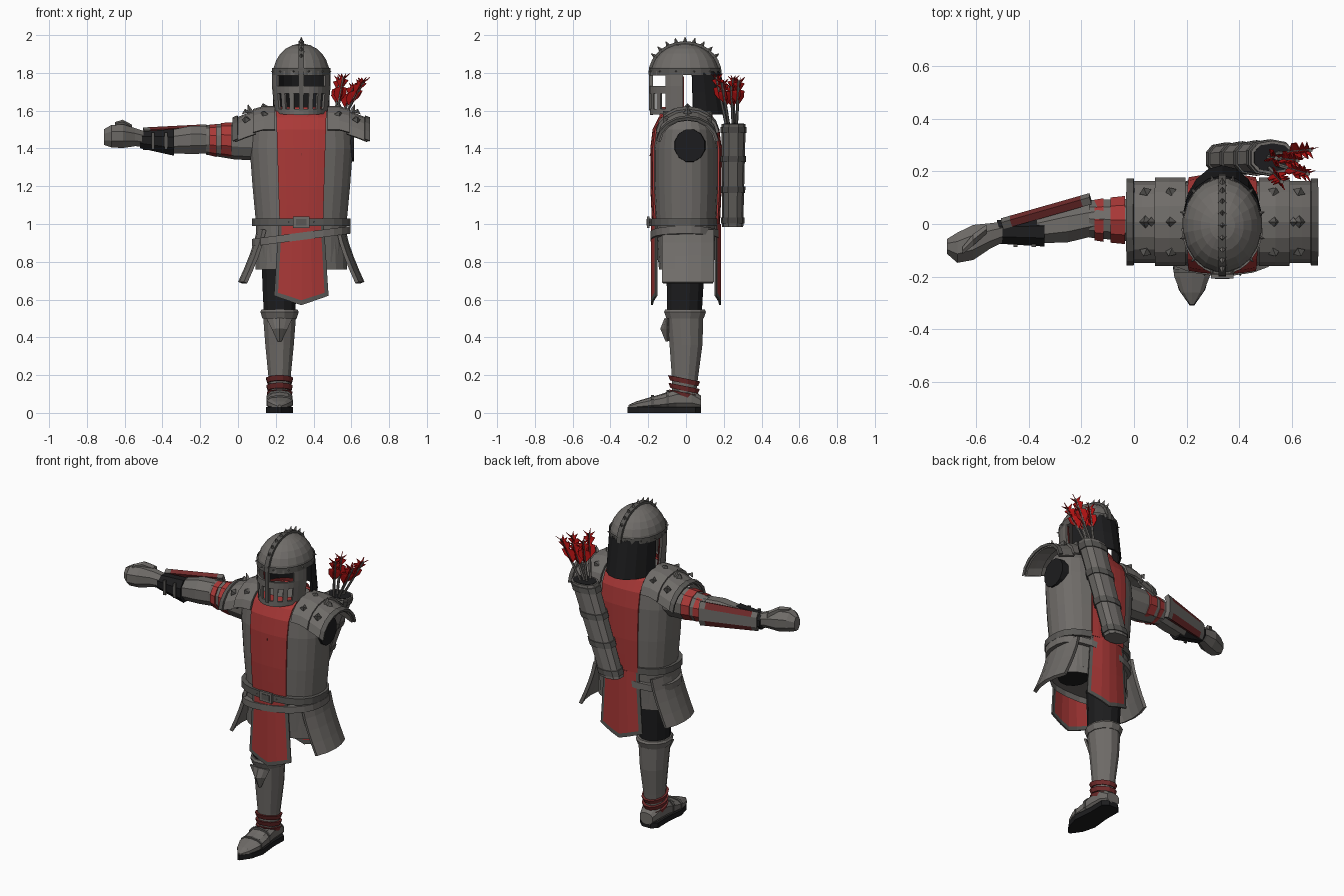
import bpy, bmesh
from math import sin, cos, pi, radians
from mathutils import Vector

if "Cube" in bpy.data.objects:
    bpy.data.objects.remove(bpy.data.objects["Cube"])


def material(name, rgb):
    m = bpy.data.materials.new(name)
    m.use_nodes = True
    m.diffuse_color = (*rgb, 1)
    m.node_tree.nodes["Principled BSDF"].inputs["Base Color"].default_value = (*rgb, 1)
    return m


STEEL = material("steel grey", (0.16, 0.15, 0.14))
TRIM = material("dark steel", (0.10, 0.096, 0.09))
RED = material("tabard red", (0.40, 0.04, 0.038))
MAROON = material("maroon leather", (0.17, 0.025, 0.025))
FEATHER = material("feather red", (0.45, 0.006, 0.006))
BLACK = material("black cloth", (0.012, 0.012, 0.013))
CX = 0.335   # centre line of the body
LEG = 0.22   # centre line of the leg


def finish(name, bm, *mats):
    mesh = bpy.data.meshes.new(name)
    bmesh.ops.recalc_face_normals(bm, faces=bm.faces)
    bm.to_mesh(mesh)
    bm.free()
    for m in mats:
        mesh.materials.append(m)
    ob = bpy.data.objects.new(name, mesh)
    bpy.context.scene.collection.objects.link(ob)
    return ob


def tube(name, mat, rings, axis="z", n=12, p=2, caps=True):
    """Loft of (super)elliptical rings, each (centre, radius, radius)."""
    i, j = {"z": (0, 1), "x": (1, 2), "y": (0, 2)}[axis]
    bm = bmesh.new()
    loops = []
    for c, ra, rb in rings:
        loop = []
        for k in range(n):
            a = 2 * pi * (k + 0.5) / n
            q = list(c)
            q[i] += ra * abs(cos(a)) ** (2 / p) * (1 if cos(a) > 0 else -1)
            q[j] += rb * abs(sin(a)) ** (2 / p) * (1 if sin(a) > 0 else -1)
            loop.append(bm.verts.new(q))
        loops.append(loop)
    for lo, hi in zip(loops, loops[1:]):
        for k in range(n):
            bm.faces.new((lo[k], lo[k - 1], hi[k - 1], hi[k]))
    if caps:
        bm.faces.new(loops[0])
        bm.faces.new(loops[-1])
    return finish(name, bm, mat)


def sheet(name, mats, us, vs, point, thick=0.01, skip=None, rule=None):
    """Grid of point(u, v), thickened; skip cuts cells, rule colours them."""
    bm = bmesh.new()
    grid = [[bm.verts.new(point(u, v)) for u in us] for v in vs]
    for b in range(len(vs) - 1):
        for a in range(len(us) - 1):
            u, v = (us[a] + us[a + 1]) / 2, (vs[b] + vs[b + 1]) / 2
            if skip and skip(u, v):
                continue
            f = bm.faces.new((grid[b][a], grid[b][a + 1], grid[b + 1][a + 1], grid[b + 1][a]))
            f.material_index = rule(u, v) if rule else 0
    ob = finish(name, bm, *mats)
    mod = ob.modifiers.new("thickness", "SOLIDIFY")
    mod.thickness, mod.offset = thick, 0
    return ob


def spikes(name, mat, spots, r, h):
    """Four-sided pyramids at (position, direction)."""
    bm = bmesh.new()
    for pos, d in spots:
        rot = Vector(d).to_track_quat("Z", "Y").to_matrix().to_4x4()
        rot.translation = pos
        bmesh.ops.create_cone(bm, cap_ends=True, segments=4, radius1=r, radius2=r * 0.1, depth=h, matrix=rot)
    return finish(name, bm, mat)


def box(name, mat, c, size):
    bm = bmesh.new()
    bmesh.ops.create_cube(bm, size=1)
    for v in bm.verts:
        v.co = [v.co[k] * size[k] + c[k] for k in range(3)]
    return finish(name, bm, mat)


def steps(a, b, n):
    return [a + (b - a) * k / n for k in range(n + 1)]


# Torso: height, half width, half depth
P = 2.4
BODY = [(0.8, 0.235, 0.15), (0.95, 0.24, 0.16), (1.04, 0.245, 0.165), (1.2, 0.26, 0.172),
        (1.4, 0.275, 0.172), (1.5, 0.27, 0.16), (1.56, 0.235, 0.13), (1.6, 0.15, 0.1)]
tube("torso", STEEL, [((CX, 0, z), w, d) for z, w, d in BODY], n=24, p=P)


def body_depth(dx, z):
    for (z0, w0, d0), (z1, w1, d1) in zip(BODY, BODY[1:]):
        if z <= z1:
            t = (z - z0) / (z1 - z0)
            w, d = w0 + (w1 - w0) * t, d0 + (d1 - d0) * t
            return d * max(0, 1 - abs(dx / w) ** P) ** (1 / P)


# Surcoat: chest panels and hanging tabards, front and back
for side, s in (("front", -1), ("back", 1)):
    def chest(u, z):
        dx = u * (0.115 + 0.03 * (z - 1.02))
        return (CX + dx, s * (body_depth(dx, z) + 0.012), z)

    def hang(u, v):
        low = 0.57 + 0.05 * abs(u)
        return (CX + u * (0.118 + 0.025 * v), s * (0.18 - 0.025 * u * u), 1.0 + (low - 1.0) * v)

    sheet(side + "_chest_panel", [RED], steps(-1, 1, 6), [1.0, 1.1, 1.2, 1.3, 1.4, 1.5, 1.56, 1.595], chest)
    sheet(side + "_tabard", [RED, TRIM], [-1, -0.86, -0.4, 0, 0.4, 0.86, 1], [0, 0.5, 0.94, 1], hang,
          rule=lambda u, v: int(abs(u) > 0.86 or v > 0.94))
sheet("collar_slit", [MAROON], [-1, 1], [0, 1],
      lambda u, v: (CX + 0.016 * u * v, -body_depth(0, 1.36 + 0.23 * v) - 0.019, 1.36 + 0.23 * v), 0.004)
tube("collar", RED, [((CX, 0, 1.54), 0.19, 0.15), ((CX, 0, 1.59), 0.16, 0.14), ((CX, 0, 1.62), 0.14, 0.13)],
     n=16, caps=False)

# Skirt, flared side flaps and the empty left leg opening
tube("skirt", STEEL, [((CX, 0, 0.76), 0.245, 0.145), ((CX, 0, 0.98), 0.235, 0.16)], n=20, p=P, caps=False)
tube("left_leg_opening", BLACK, [((0.45, 0, 0.792), 0.085, 0.09), ((0.45, 0, 0.8), 0.085, 0.09)])
for side, s in (("left", 1), ("right", -1)):
    sheet(side + "_skirt_flap", [STEEL], steps(-1, 1, 4), steps(0, 1, 4),
          lambda u, v: (CX + s * (0.225 + 0.10 * v ** 1.3 - 0.03 * u * u), 0.01 + 0.135 * u, 0.97 - 0.28 * v), 0.02)

# Belts, buckle and rivets
tube("belt", TRIM, [((CX, -0.01, z), 0.262, 0.186) for z in (0.99, 1.03)], n=24, p=P)
sash = tube("slanted_belt", STEEL, [((CX, -0.005, z), 0.262, 0.184) for z in (0.915, 0.955)], n=24, p=P)
for v in sash.data.vertices:
    v.co.z += 0.13 * (v.co.x - CX)
box("buckle", STEEL, (CX, -0.199, 1.01), (0.085, 0.014, 0.06))
box("buckle_plate", TRIM, (CX, -0.206, 1.01), (0.055, 0.006, 0.034))
ring = [radians(15 + 30 * k) for k in range(12)]
spikes("belt_rivets", STEEL, [((CX + 0.25 * cos(a), -0.01 + 0.178 * sin(a), 1.01), (cos(a), sin(a), 0))
                              for a in ring], 0.014, 0.03)

# Helmet dome, brow band, crest and neck curtain
HZ = 1.79
tube("helmet_dome", STEEL, [((CX, -0.005, HZ + 0.165 * sin(t)), 0.152 * cos(t), 0.182 * cos(t))
                            for t in steps(0, 1.5, 6)], n=20)
tube("helmet_band", TRIM, [((CX, -0.005, z), 0.157, 0.187) for z in (HZ, HZ + 0.035)], n=20, caps=False)
spikes("band_rivets", STEEL, [((CX + 0.156 * cos(a), -0.005 + 0.186 * sin(a), HZ + 0.018), (cos(a), sin(a), 0))
                              for a in ring], 0.01, 0.02)


def crest(u, a, r=0):
    return (CX + 0.014 * u, -0.005 + (0.187 + r) * cos(a), HZ + (0.17 + r) * sin(a))


sheet("helmet_crest", [TRIM], [-1, 1], steps(0, pi, 14), crest, 0.016)
spikes("crest_spikes", STEEL, [(crest(0, radians(a), 0.012), (0, cos(radians(a)), sin(radians(a))))
                               for a in range(34, 150, 14)], 0.016, 0.036)
sheet("neck_curtain", [BLACK], steps(10, 170, 8), [0, 0.5, 1],
      lambda u, v: (CX + 0.148 * cos(radians(u)), (0.178 + 0.04 * v) * sin(radians(u)), 1.81 - 0.23 * v))


# Face guard with eye slots and breathing slits
def face(u, z):
    a, k = radians(u - 90), 0.9 + 0.1 * min(1, (z - 1.58) / 0.15)
    return (CX + 0.15 * k * cos(a), 0.185 * sin(a), z - 0.012 * cos(radians(u)) * (z < 1.6))


def holes(u, z):
    c = round(abs(u) / 10) * 10
    return (1.73 < z < 1.785 and 10 <= c <= 50) or (1.61 < z < 1.69 and c in (10, 30, 50))


sheet("face_guard", [STEEL], [-85 + 10 * k for k in range(18)], [1.59, 1.61, 1.69, 1.73, 1.785, 1.81], face, 0.012, holes)
box("nose_ridge", TRIM, (CX, -0.186, 1.71), (0.022, 0.022, 0.22))
for s in (-1, 1):
    sheet("cheek_strap", [MAROON], [0, 1], [0, 1],
          lambda u, v: (CX + s * (0.13 + 0.012 * v), -0.03 + 0.02 * u, 1.6 + 0.18 * v), 0.006)

# Pauldrons: two overlapping arched plates per shoulder, with studs
for side, s in (("left", 1), ("right", -1)):
    def arch(u, v, lift=0):
        a = radians(u)
        top, r = 1.605 - 0.5 * max(0, v - 0.2) ** 1.2 + lift, 0.15 + lift
        return (CX + s * v, 0.008 + r * cos(a), top - 0.13 * (1 - sin(a)))

    fan = steps(5, 175, 8)
    sheet(side + "_pauldron_upper", [STEEL], fan, [0.14, 0.2, 0.255], lambda u, v: arch(u, v, 0.012), 0.014)
    sheet(side + "_pauldron_lower", [STEEL], fan, [0.24, 0.3, 0.35], arch, 0.014)
    sheet(side + "_pauldron_rim", [TRIM], fan, [0.335, 0.362], lambda u, v: arch(u, v, 0.008), 0.016)
    studs = [(arch(u, v, 0.022), (s * 0.3, cos(radians(u)), sin(radians(u)))) for u in (45, 90, 135) for v in (0.2, 0.295)]
    spikes(side + "_pauldron_studs", TRIM, studs, 0.024, 0.022)
    spikes(side + "_pauldron_spike", STEEL, [(arch(90, 0.275, 0.025), (s * 0.3, 0, 1))], 0.02, 0.05)
tube("left_arm_opening", BLACK, [((0.57, 0.02, 1.415), 0.085, 0.09), ((0.614, 0.02, 1.415), 0.082, 0.088)], "x")

# Right arm
tube("upper_arm", STEEL, [((0.13, 0.01, 1.435), 0.09, 0.10), ((-0.02, 0.015, 1.44), 0.085, 0.098),
                          ((-0.17, 0.02, 1.445), 0.075, 0.078)], "x", 10)
for x0, x1, r in ((-0.035, -0.09, 0.096), (-0.115, -0.15, 0.087)):
    tube("arm_band", RED, [((x0, 0.015, 1.442), r, r), ((x1, 0.015, 1.445), r - 0.006, r - 0.006)], "x", 10)
tube("forearm", STEEL, [((-0.15, 0.02, 1.445), 0.07, 0.078), ((-0.25, 0, 1.445), 0.075, 0.08),
                        ((-0.37, -0.02, 1.435), 0.058, 0.066)], "x", 8)
tube("glove_cuff", BLACK, [((-0.34, -0.03, 1.432), 0.06, 0.076), ((-0.52, -0.03, 1.446), 0.048, 0.048)], "x", 8)
sheet("forearm_plate", [STEEL, MAROON], [-1, -0.5, 0.5, 1], [0, 0.1, 0.9, 1],
      lambda u, v: (-0.165 - 0.335 * v, 0.108 - 0.095 * v - 0.02 * u * u, 1.452 + u * (0.07 - 0.018 * v)),
      0.03, rule=lambda u, v: int(abs(u) > 0.5 and 0.1 < v < 0.9))
for x in (-0.38, -0.45):
    box("cuff_buckle", TRIM, (x, -0.082, 1.44), (0.016, 0.012, 0.09))
tube("gauntlet", STEEL, [((-0.495, -0.03, 1.45), 0.042, 0.044), ((-0.545, -0.045, 1.46), 0.052, 0.052),
                         ((-0.61, -0.07, 1.465), 0.072, 0.068), ((-0.67, -0.09, 1.465), 0.062, 0.064),
                         ((-0.71, -0.085, 1.46), 0.03, 0.045)], "x", 8)
tube("thumb", STEEL, [((-0.56, -0.02, 1.5), 0.02, 0.025), ((-0.61, -0.06, 1.53), 0.025, 0.022),
                      ((-0.65, -0.1, 1.525), 0.016, 0.015)], "x", 6)

# Right leg
tube("thigh", BLACK, [((LEG, -0.01, 0.5), 0.085, 0.095), ((LEG, -0.005, 0.66), 0.093, 0.1),
                      ((LEG, 0, 0.85), 0.1, 0.11)])
tube("greave", STEEL, [((LEG, -0.01, 0.1), 0.055, 0.065), ((LEG, -0.005, 0.2), 0.062, 0.073),
                       ((LEG, 0, 0.36), 0.078, 0.09), ((LEG, -0.005, 0.51), 0.09, 0.1)])
tube("greave_rim", STEEL, [((LEG, -0.005, 0.5), 0.094, 0.102), ((LEG, -0.005, 0.535), 0.105, 0.115),
                           ((LEG, -0.005, 0.548), 0.098, 0.108)])
sheet("knee_guard", [STEEL], [-1, -0.5, 0, 0.5, 1], [0, 0.45, 1],
      lambda u, v: (LEG + u * 0.06 * (1.1 - v), -0.095 - (0.035 - 0.05 * abs(v - 0.45)) * (1 - abs(u)), 0.5 - 0.12 * v), 0.012)
for z, r in ((0.165, 0.072), (0.125, 0.07), (0.09, 0.068)):
    wrap = tube("ankle_wrap", MAROON, [((LEG, -0.01, z - 0.008), r - 0.006, r + 0.005),
                                       ((LEG, -0.01, z + 0.018), r + 0.002, r + 0.016)])
    for v in wrap.data.vertices:
        v.co.z -= 0.2 * (v.co.y + 0.01)
tube("boot", STEEL, [((LEG, y, 0.02 + h / 2), w, h / 2) for y, w, h in
                     ((0.08, 0.045, 0.07), (0.03, 0.062, 0.11), (-0.05, 0.066, 0.11), (-0.13, 0.07, 0.08),
                      (-0.2, 0.07, 0.06), (-0.26, 0.045, 0.042), (-0.305, 0.008, 0.022))], "y", 10, 2.6)
for y, w, h in ((-0.09, 0.072, 0.098), (-0.17, 0.073, 0.07)):
    tube("boot_plate_edge", TRIM, [((LEG, y + k, 0.02 + h / 2), w, h / 2 + 0.004) for k in (0, -0.014)], "y", 10, 2.6)
bm = bmesh.new()
half = [(0.03, 0.08), (0.062, 0.05), (0.06, -0.05), (0.072, -0.17), (0.05, -0.25), (0.008, -0.31)]
sole = bm.faces.new([bm.verts.new((LEG + x, y, 0)) for x, y in half]
                    + [bm.verts.new((LEG - x, y, 0)) for x, y in reversed(half)])
top = bmesh.ops.extrude_face_region(bm, geom=[sole], use_keep_orig=True)["geom"]
for v in top:
    if isinstance(v, bmesh.types.BMVert):
        v.co.z = 0.032
finish("boot_sole", bm, BLACK)


# Quiver slung across the back, with bands
def quiver_ring(t, grow=0):
    return ((0.34 + 0.185 * t, 0.247 + 0.005 * t, 0.985 + 0.545 * t), 0.07 + 0.012 * t + grow, 0.056 + 0.008 * t + grow)


tube("quiver", STEEL, [quiver_ring(0), quiver_ring(1)], n=10, p=2.5)
for t in (0.06, 0.36, 0.66, 0.94):
    tube("quiver_band", TRIM, [quiver_ring(t - 0.03, 0.006), quiver_ring(t + 0.03, 0.006)], n=10, p=2.5)
tube("quiver_mouth", BLACK, [quiver_ring(0.99, -0.01), quiver_ring(1.004, -0.01)], n=10, p=2.5)

# Arrows with crossed, notched feathers
for x, y, z in ((0.67, 0.28, 1.76), (0.66, 0.19, 1.75), (0.56, 0.16, 1.78), (0.54, 0.25, 1.77), (0.62, 0.24, 1.73)):
    foot, tip = Vector((0.515 + 0.15 * (x - 0.6), 0.25 + 0.4 * (y - 0.24), 1.5)), Vector((x, y, z))
    tube("arrow_shaft", STEEL, [(foot, 0.008, 0.008), (tip, 0.008, 0.008)], n=6)
    for d in (Vector((0.032, 0.012, 0)), Vector((-0.012, 0.032, 0))):
        sheet("arrow_feathers", [FEATHER], [-1, 0, 1], [0, 0.2, 0.45, 0.5, 0.75, 0.8, 1],
              lambda u, v: foot.lerp(tip, 0.48 + 0.5 * v) + d * u * (0.35 if v in (0, 0.5, 0.8) else 1)
              + Vector((0, 0, 0.022 * abs(u))), 0.004)
